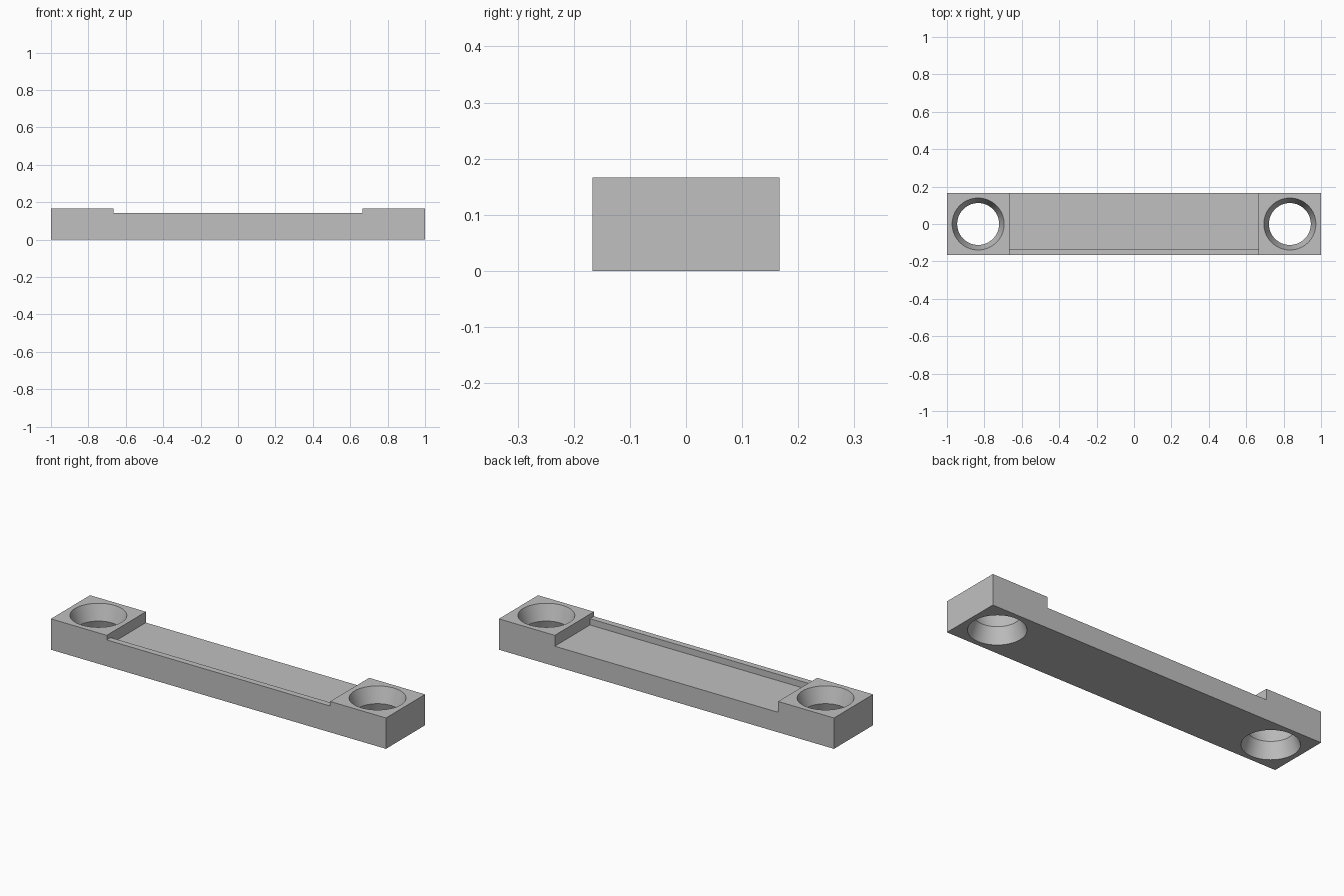
import bpy, bmesh, math
from mathutils import Matrix

if "Cube" in bpy.data.objects:
    bpy.data.objects.remove(bpy.data.objects["Cube"])

LENGTH, WIDTH, HEIGHT = 2.0, 1 / 3, 1 / 6
SEAT_HALF = 2 / 3            # half length of the recessed middle
LIP_Z, FLOOR_Z = 0.142, 0.108
LIP_WIDTH = 1 / 30
HOLE_X, RIM_R, WAIST_R = 5 / 6, 0.139, 0.112
OVER = 0.02                  # cutter overshoot

grey = bpy.data.materials.new("plain_grey")
grey.use_nodes = True
colour = (0.527, 0.527, 0.527, 1)
grey.diffuse_color = colour
grey.node_tree.nodes["Principled BSDF"].inputs["Base Color"].default_value = colour


def make_object(name, bm):
    mesh = bpy.data.meshes.new(name)
    bmesh.ops.recalc_face_normals(bm, faces=bm.faces)
    bm.to_mesh(mesh)
    bm.free()
    mesh.materials.append(grey)
    obj = bpy.data.objects.new(name, mesh)
    bpy.context.collection.objects.link(obj)
    return obj


def box(name, x, y, z):
    """Box spanning the given (low, high) ranges."""
    bm = bmesh.new()
    bmesh.ops.create_cube(bm, size=1)
    for v in bm.verts:
        v.co = [r[0] if c < 0 else r[1] for c, r in zip(v.co, (x, y, z))]
    return make_object(name, bm)


def hourglass(name, x):
    """Double cone with its waist at mid height."""
    slope = (RIM_R - WAIST_R) / (HEIGHT / 2)
    end_r = RIM_R + slope * OVER
    profile = [(0, -OVER), (end_r, -OVER), (WAIST_R, HEIGHT / 2),
               (end_r, HEIGHT + OVER), (0, HEIGHT + OVER)]
    bm = bmesh.new()
    verts = [bm.verts.new((r, 0, z)) for r, z in profile]
    edges = [bm.edges.new(pair) for pair in zip(verts, verts[1:])]
    bmesh.ops.spin(bm, geom=verts + edges, cent=(0, 0, 0), axis=(0, 0, 1),
                   angle=math.tau, steps=64)
    bmesh.ops.remove_doubles(bm, verts=bm.verts, dist=1e-4)
    bmesh.ops.transform(bm, matrix=Matrix.Translation((x, 0, 0)), verts=bm.verts)
    return make_object(name, bm)


# Bar
bar = box("mounting_bar", (-LENGTH / 2, LENGTH / 2), (-WIDTH / 2, WIDTH / 2), (0, HEIGHT))

# Cutters: shallow step over the front lip, deeper seat open at the back, end holes
span = (-SEAT_HALF, SEAT_HALF)
lip_y = -WIDTH / 2 + LIP_WIDTH
cutters = [
    box("lip_cutter", span, (-WIDTH / 2 - OVER, WIDTH / 2 + OVER), (LIP_Z, HEIGHT + OVER)),
    box("seat_cutter", span, (lip_y, WIDTH / 2 + OVER), (FLOOR_Z, HEIGHT + OVER)),
    hourglass("right_hole_cutter", -HOLE_X),
    hourglass("left_hole_cutter", HOLE_X),
]

bpy.ops.object.select_all(action="DESELECT")
bpy.context.view_layer.objects.active = bar
bar.select_set(True)
for cutter in cutters:
    cutter.hide_render = True
    mod = bar.modifiers.new(cutter.name, "BOOLEAN")
    mod.operation = "DIFFERENCE"
    mod.solver = "EXACT"
    mod.object = cutter
    bpy.ops.object.modifier_apply(modifier=mod.name)
    bpy.data.objects.remove(cutter)

# Smooth hole walls, sharp edges elsewhere
bpy.ops.object.shade_smooth_by_angle(angle=math.radians(25))
